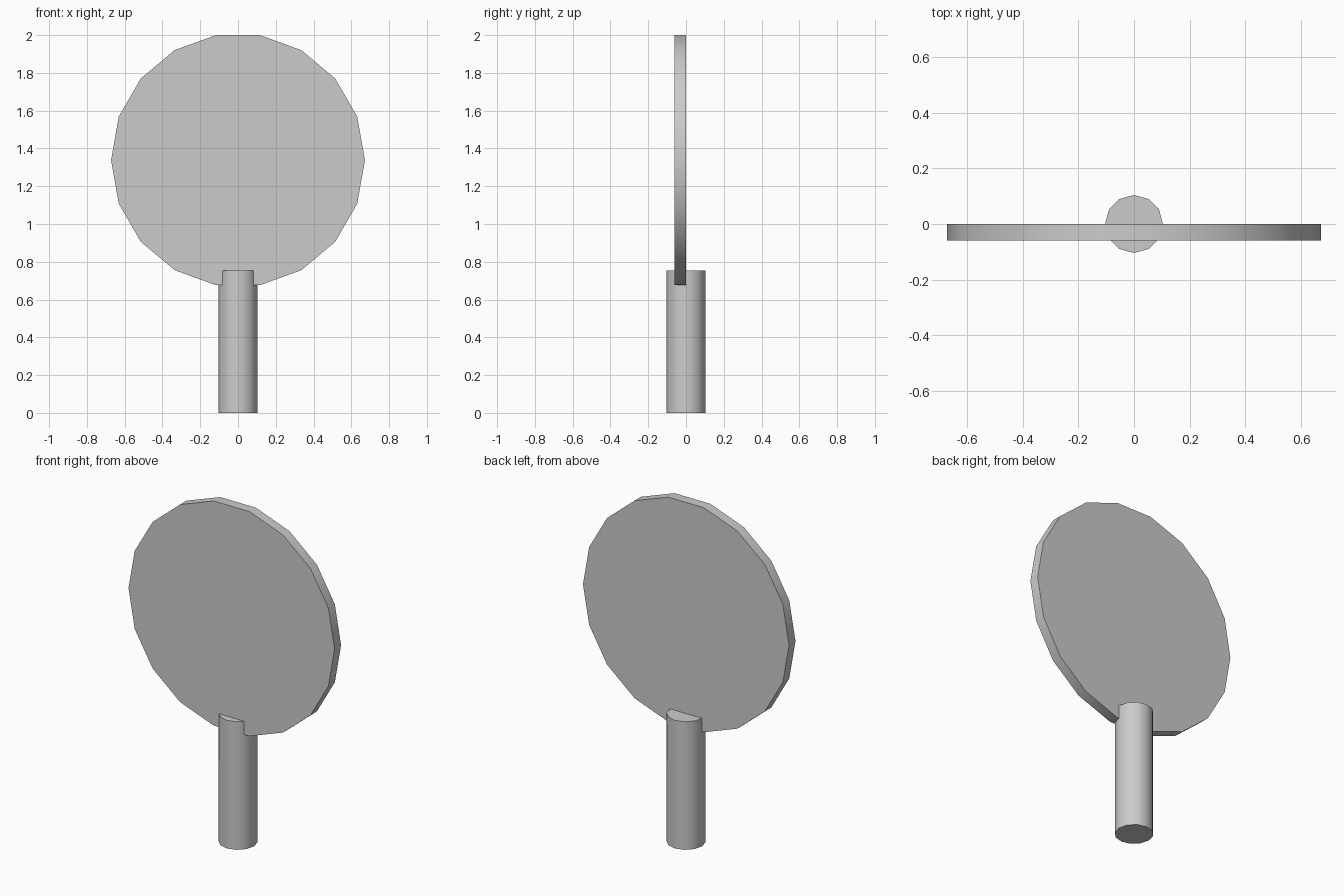
import bpy
import math

cube = bpy.data.objects.get("Cube")
if cube:
    bpy.data.objects.remove(cube, do_unlink=True)

# Single plain grey
grey = bpy.data.materials.new("light_grey")
grey.use_nodes = True
colour = (0.6, 0.6, 0.6, 1)
grey.diffuse_color = colour
grey.node_tree.nodes["Principled BSDF"].inputs["Base Color"].default_value = colour


def cylinder(name, sides, radius, depth, location, rotation=(0, 0, 0)):
    bpy.ops.mesh.primitive_cylinder_add(vertices=sides, radius=radius, depth=depth,
                                        location=location, rotation=rotation)
    obj = bpy.context.object
    obj.name = name
    obj.data.materials.append(grey)
    bpy.ops.object.transform_apply(location=False, rotation=True, scale=True)
    bpy.ops.object.shade_smooth_by_angle(angle=math.radians(40))
    return obj


# Round grip
cylinder("handle", 12, 0.104, 0.755, (0, 0, 0.3775))

# Upright disc with a corner at each side and flat edges at top and bottom
cylinder("paddle_disc", 18, 0.672, 0.06, (0, -0.03, 1.338),
         (math.pi / 2, math.pi / 2, 0))
